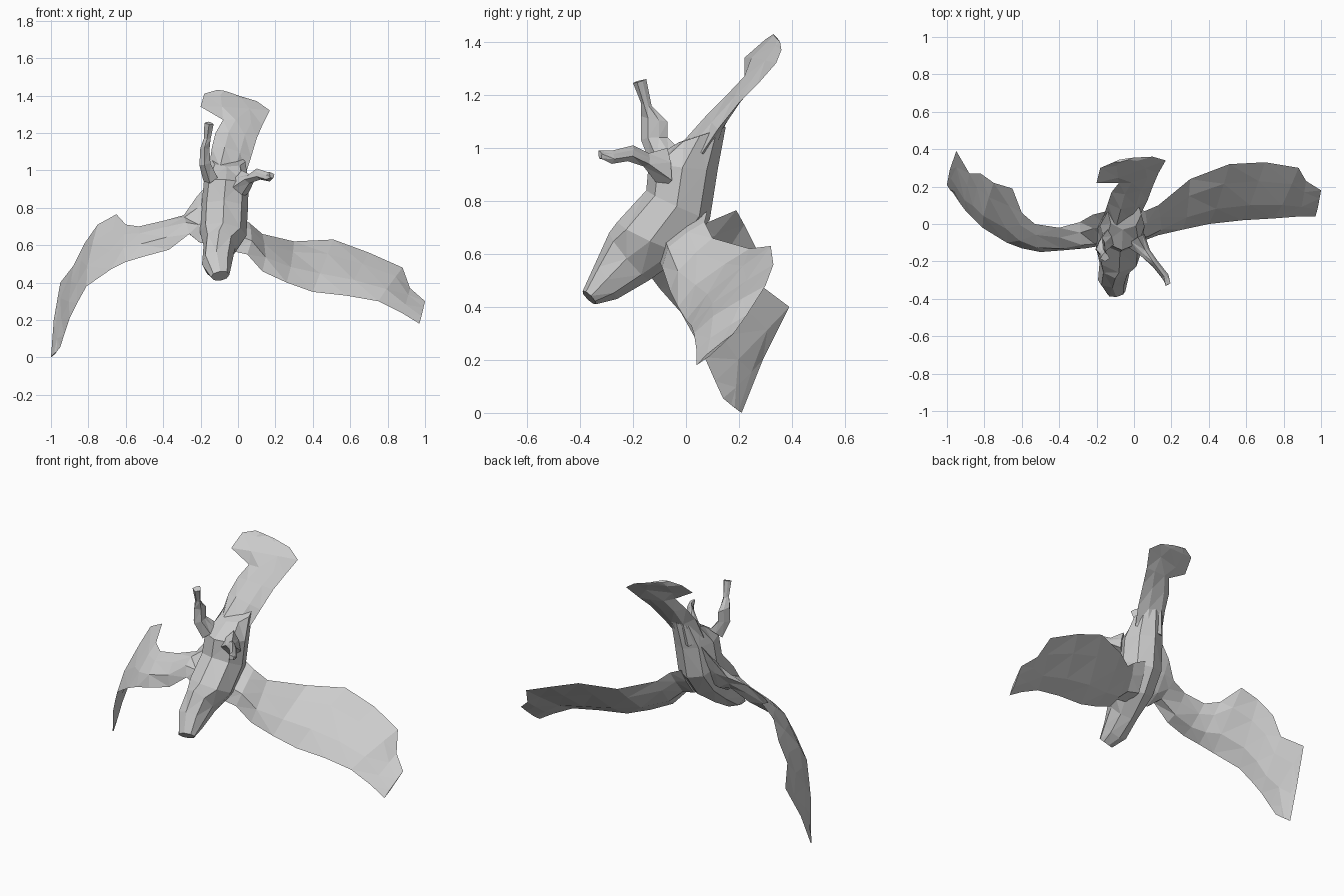
import bpy, bmesh
from mathutils import Vector

ROUND = [(0, 0), (.15, .75), (.5, 1), (.85, .7), (1, 0), (.85, -.7), (.5, -1), (.15, -.75)]
BLADE = [(0, 0), (.3, 1), (.7, .6), (1, 0), (.7, -.6), (.3, -1)]


def loft(name, stations, section):
    """Skin rings spanned by two edge points and a half thickness."""
    A = [Vector(s[0]) for s in stations]
    B = [Vector(s[1]) for s in stations]
    mid = [(a + b) / 2 for a, b in zip(A, B)]
    bm = bmesh.new()
    rings = []
    last = len(mid) - 1
    for i, s in enumerate(stations):
        spine = mid[min(i + 1, last)] - mid[max(i - 1, 0)]
        n = (B[i] - A[i]).cross(spine).normalized()
        rings.append([bm.verts.new(A[i].lerp(B[i], t) + n * h * s[2]) for t, h in section])
    k = len(section)
    for r, q in zip(rings, rings[1:]):
        for j in range(k):
            bm.faces.new((r[j], r[(j + 1) % k], q[(j + 1) % k], q[j]))
    bm.faces.new(rings[0][::-1])
    bm.faces.new(rings[-1])
    bmesh.ops.triangulate(bm, faces=bm.faces[:])
    bmesh.ops.recalc_face_normals(bm, faces=bm.faces[:])
    me = bpy.data.meshes.new(name)
    bm.to_mesh(me)
    bm.free()
    ob = bpy.data.objects.new(name, me)
    bpy.context.collection.objects.link(ob)
    return ob


# Head and body, from beak to rump
loft("body", [
    ((-.095, -.39, .46), (-.095, -.34, .41), .05),
    ((-.115, -.34, .57), (-.11, -.26, .43), .08),
    ((-.10, -.29, .68), (-.10, -.14, .50), .085),
    ((-.08, -.26, .72), (-.08, 0, .60), .125),
    ((-.075, -.15, .84), (-.07, .09, .73), .125),
    ((-.065, -.14, .95), (-.06, .12, .92), .12),
    ((-.06, -.03, 1.02), (-.04, .15, 1.08), .09),
], ROUND)

# Fanned tail with a notch on one side
loft("tail", [
    ((-.16, .05, .98), (.04, .06, .98), .08),
    ((-.14, .11, 1.12), (.07, .12, 1.07), .04),
    ((-.12, .17, 1.20), (.10, .20, 1.17), .025),
    ((-.08, .22, 1.27), (.13, .27, 1.24), .018),
    ((-.20, .22, 1.34), (.17, .34, 1.32), .012),
    ((-.18, .30, 1.41), (.10, .36, 1.37), .01),
    ((-.11, .33, 1.43), (0, .355, 1.40), .008),
], BLADE)

# Wings: leading edge, trailing edge, half thickness
loft("right_wing", [
    ((-.04, -.10, .57), (-.02, .08, .76), .05),
    ((.05, -.09, .55), (.06, .07, .72), .04),
    ((.13, -.06, .46), (.13, .10, .66), .03),
    ((.26, -.03, .40), (.30, .24, .62), .025),
    ((.40, 0, .35), (.51, .32, .63), .022),
    ((.58, .02, .33), (.70, .33, .56), .02),
    ((.75, .03, .30), (.88, .30, .48), .015),
    ((.88, .04, .235), (.92, .23, .37), .01),
    ((.97, .04, .18), (1.0, .18, .30), .006),
], BLADE)

loft("left_wing", [
    ((-.13, -.12, .62), (-.14, .07, .95), .05),
    ((-.20, -.12, .61), (-.22, .05, .86), .045),
    ((-.26, -.13, .66), (-.29, .01, .76), .04),
    ((-.37, -.14, .575), (-.40, -.02, .73), .035),
    ((-.50, -.15, .54), (-.53, 0, .70), .03),
    ((-.60, -.13, .51), (-.60, .06, .71), .025),
    ((-.68, -.10, .47), (-.65, .19, .765), .022),
    ((-.81, -.02, .38), (-.75, .22, .71), .018),
    ((-.86, .03, .29), (-.82, .27, .61), .015),
    ((-.90, .07, .21), (-.88, .27, .49), .012),
    ((-.93, .11, .12), (-.95, .39, .40), .01),
    ((-.95, .14, .055), (-.985, .29, .20), .008),
    ((-.97, .17, .03), (-1.0, .21, 0), .004),
], BLADE)

# Legs with clawed feet
loft("left_leg", [
    ((-.15, -.13, .93), (-.14, -.03, 1.0), .04),
    ((-.18, -.17, 1.03), (-.17, -.07, 1.04), .03),
    ((-.18, -.17, 1.12), (-.17, -.07, 1.10), .025),
    ((-.165, -.17, 1.17), (-.165, -.13, 1.16), .018),
    ((-.155, -.20, 1.245), (-.155, -.15, 1.26), .025),
], BLADE)
loft("right_leg", [
    ((.0, -.09, .84), (.02, -.07, 1.0), .06),
    ((.06, -.16, .93), (.06, -.14, .98), .03),
    ((.12, -.22, .95), (.10, -.20, 1.01), .02),
    ((.17, -.28, .94), (.16, -.28, .99), .02),
    ((.19, -.32, .96), (.17, -.33, .99), .015),
], BLADE)
